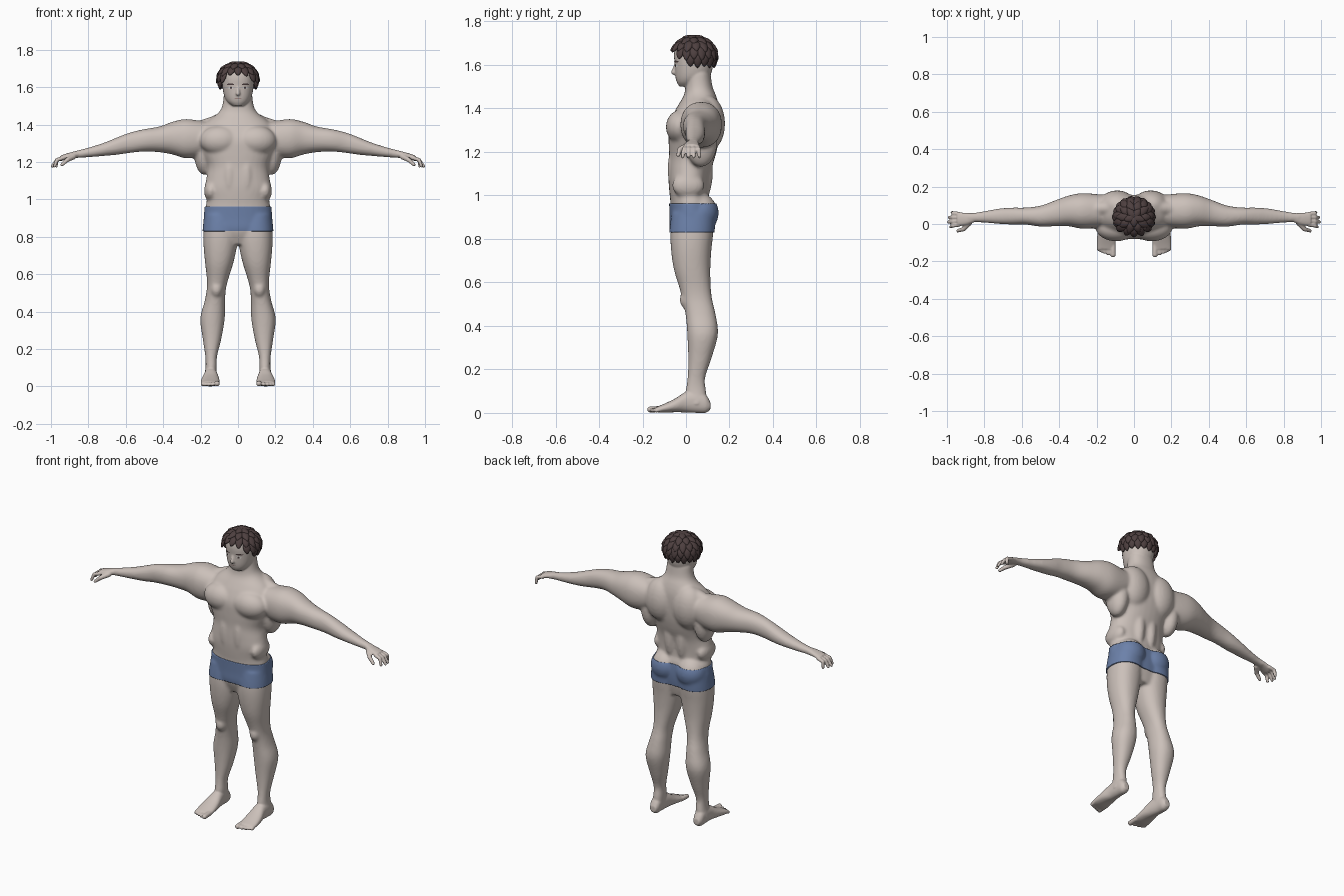
import bpy, bmesh, math
from math import sin, cos, pi
from mathutils import Vector, Matrix
from mathutils.bvhtree import BVHTree

cube = bpy.data.objects.get("Cube")
if cube:
    bpy.data.objects.remove(cube, do_unlink=True)


def material(name, rgb):
    m = bpy.data.materials.new(name)
    m.use_nodes = True
    m.diffuse_color = (*rgb, 1)
    for node in m.node_tree.nodes:
        if node.type == 'BSDF_PRINCIPLED':
            node.inputs["Base Color"].default_value = (*rgb, 1)
    return m


SKIN = material("skin", (0.60, 0.53, 0.49))
HAIR = material("dark_brown_hair", (0.075, 0.05, 0.05))
CLOTH = material("blue_cloth", (0.15, 0.22, 0.40))
WHITE = material("eye_white", (0.75, 0.73, 0.7))
LIP = material("lip", (0.38, 0.27, 0.25))


def make(name, bm, mat):
    mesh = bpy.data.meshes.new(name)
    bm.to_mesh(mesh)
    bm.free()
    mesh.materials.append(mat)
    mesh.shade_smooth()
    obj = bpy.data.objects.new(name, mesh)
    bpy.context.scene.collection.objects.link(obj)
    return obj


def fuse(name, bm, voxel, rounds):
    """Weld overlapping solids into one smooth skin."""
    obj = make(name, bm, SKIN)
    rem = obj.modifiers.new("weld", 'REMESH')
    rem.mode = 'VOXEL'
    rem.voxel_size = voxel
    smooth = obj.modifiers.new("soften", 'SMOOTH')
    smooth.factor = 0.5
    smooth.iterations = rounds
    bpy.context.view_layer.update()
    deps = bpy.context.evaluated_depsgraph_get()
    mesh = bpy.data.meshes.new_from_object(obj.evaluated_get(deps))
    obj.modifiers.clear()
    obj.data = mesh
    if not mesh.materials:
        mesh.materials.append(SKIN)
    mesh.shade_smooth()
    return obj


def loft(bm, axis, stations, power=2.2, sides=32, steps=4):
    """Superellipse rings along an axis; station = (t, a0, a1, b0, b1)."""
    st = [Vector(s) for s in stations]
    st = [st[0]] + st + [st[-1]]
    rows = []
    for k in range(1, len(st) - 2):
        p, q, r, s = st[k - 1:k + 3]
        for i in range(steps):
            t = i / steps
            rows.append(0.5 * (2 * q + (r - p) * t + (2 * p - 5 * q + 4 * r - s) * t * t
                               + (3 * q - p - 3 * r + s) * t ** 3))
    rows.append(st[-1])
    others = [i for i in range(3) if i != axis]
    rings = []
    for t, a0, a1, b0, b1 in rows:
        ring = []
        for j in range(sides):
            c, s = cos(2 * pi * j / sides), sin(2 * pi * j / sides)
            co = [0, 0, 0]
            co[axis] = t
            co[others[0]] = (a0 + a1) / 2 + (a1 - a0) / 2 * math.copysign(abs(c) ** (2 / power), c)
            co[others[1]] = (b0 + b1) / 2 + (b1 - b0) / 2 * math.copysign(abs(s) ** (2 / power), s)
            ring.append(bm.verts.new(co))
        rings.append(ring)
    for lo, hi in zip(rings, rings[1:]):
        for j in range(sides):
            n = (j + 1) % sides
            bm.faces.new((lo[j], lo[n], hi[n], hi[j]))
    bm.faces.new(rings[0][::-1])
    bm.faces.new(rings[-1])


def blob(bm, pos, radii):
    m = Matrix.Translation(pos) @ Matrix.Diagonal((*radii, 1))
    bmesh.ops.create_uvsphere(bm, u_segments=24, v_segments=14, radius=1, matrix=m)


def limb(bm, pts, r0, r1):
    """Round tapered chain through points."""
    pts = [Vector(p) for p in pts]
    rad = [r0 + (r1 - r0) * i / (len(pts) - 1) for i in range(len(pts))]
    for p, r in zip(pts, rad):
        blob(bm, p, (r, r, r))
    for i in range(len(pts) - 1):
        d = pts[i + 1] - pts[i]
        m = Matrix.Translation((pts[i] + pts[i + 1]) / 2) @ d.to_track_quat('Z', 'Y').to_matrix().to_4x4()
        bmesh.ops.create_cone(bm, cap_ends=True, segments=14, radius1=rad[i],
                              radius2=rad[i + 1], depth=d.length, matrix=m)


def mirror(bm):
    dup = bmesh.ops.duplicate(bm, geom=bm.verts[:] + bm.edges[:] + bm.faces[:])["geom"]
    for v in (g for g in dup if isinstance(g, bmesh.types.BMVert)):
        v.co.x *= -1
    bmesh.ops.reverse_faces(bm, faces=[g for g in dup if isinstance(g, bmesh.types.BMFace)])


# Large masses: legs, arms and muscles on one side, then mirrored
bm = bmesh.new()
loft(bm, 2, [(.04, .115, .185, 0, .1), (.1, .113, .174, -.002, .093), (.16, .112, .175, .007, .088),
             (.25, .09, .188, .01, .117), (.36, .071, .202, .006, .147), (.45, .069, .18, -.002, .137),
             (.52, .065, .167, -.016, .121), (.58, .05, .167, -.032, .114), (.66, .025, .176, -.056, .112),
             (.75, .006, .184, -.069, .117), (.83, .003, .184, -.071, .126), (.92, .01, .175, -.06, .13)])
loft(bm, 0, [(.12, 0, .15, 1.27, 1.41), (.2, -.02, .16, 1.23, 1.42), (.28, -.025, .165, 1.22, 1.43),
             (.35, -.012, .152, 1.24, 1.415), (.42, -.012, .127, 1.252, 1.39), (.5, -.014, .098, 1.256, 1.376),
             (.58, -.003, .088, 1.248, 1.357), (.65, -.003, .088, 1.238, 1.33), (.72, 0, .083, 1.232, 1.302),
             (.8, .007, .069, 1.225, 1.277), (.86, .009, .06, 1.221, 1.262), (.9, .008, .06, 1.215, 1.252)])
for pos, radii in [((.095, -.02, 1.315), (.11, .073, .08)),      # chest
                   ((.09, .1, 1.33), (.1, .08, .13)),            # shoulder blade
                   ((.18, .07, 1.25), (.055, .075, .12)),        # flank
                   ((.27, .075, 1.335), (.085, .085, .09)),      # shoulder
                   ((.04, .075, 1.12), (.04, .05, .15)),         # lower back
                   ((.145, .01, 1.045), (.037, .075, .055)),     # waist
                   ((.045, -.035, 1.12), (.042, .05, .13)),      # belly
                   ((.085, .065, .92), (.085, .08, .09)),        # buttock
                   ((.115, .003, .52), (.032, .033, .042))]:     # knee
    blob(bm, pos, radii)
limb(bm, [(.06, .09, 1.43), (.24, .08, 1.375)], .038, .035)
mirror(bm)
torso = [(.76, .1, -.04, .1), (.83, .17, -.068, .115), (.9, .177, -.07, .12), (.97, .172, -.072, .115),
         (1, .166, -.075, .105), (1.06, .178, -.08, .105), (1.12, .168, -.08, .115), (1.18, .165, -.078, .135),
         (1.25, .195, -.08, .15), (1.32, .21, -.078, .155), (1.38, .19, -.055, .155), (1.42, .16, -.033, .15),
         (1.46, .108, -.01, .138), (1.5, .084, -.003, .122), (1.57, .076, 0, .112)]
loft(bm, 2, [(z, -w, w, y0, y1) for z, w, y0, y1 in torso])
rough = fuse("rough_body", bm, .008, 8)

# Hands and feet
bm = bmesh.new()
loft(bm, 0, [(.85, .011, .057, 1.224, 1.262), (.9, -.006, .06, 1.218, 1.25), (.945, -.012, .062, 1.205, 1.236)])
for i in range(4):
    y, tip = -.003 + i * .019, (.988, 1.0, .997, .98)[i]
    spread = -.016 + i * .026
    limb(bm, [(.935, y, 1.222), (.968, (y + spread) / 2, 1.212), (tip - .008, spread, 1.178)], .0115, .0085)
limb(bm, [(.88, .006, 1.228), (.912, -.028, 1.212), (.942, -.036, 1.185)], .015, .0095)
loft(bm, 1, [(.112, .128, .165, .015, .05), (.09, .118, .177, 0, .085), (.05, .115, .18, 0, .105),
             (0, .108, .183, .002, .097), (-.05, .1, .195, .003, .066), (-.1, .097, .2, .001, .042),
             (-.135, .1, .198, .003, .028)])
for i in range(5):
    x, r = (.112, .137, .157, .174, .19)[i], (.0145, .011, .0105, .01, .0095)[i]
    limb(bm, [(x, -.11, .018), (x, -.164 + i * .007, r + .001)], r, r)
mirror(bm)

# Head with jaw and nose
head = [(1.5, .03, -.03, .04), (1.52, .055, -.042, .07), (1.55, .073, -.049, .11), (1.6, .083, -.052, .125),
        (1.65, .085, -.055, .13), (1.69, .075, -.045, .12), (1.715, .045, -.01, .08)]
loft(bm, 2, [(z, -w, w, y0, y1) for z, w, y0, y1 in head])
limb(bm, [(0, -.048, 1.6), (0, -.057, 1.566)], .007, .0115)
bm.from_mesh(rough.data)
bpy.data.objects.remove(rough, do_unlink=True)
body = fuse("body", bm, .005, 3)

# Shorts: a band of the body surface, pushed outward
bm = bmesh.new()
bm.from_mesh(body.data)
for z, up in ((.83, -1), (.962, 1)):
    bmesh.ops.bisect_plane(bm, geom=bm.verts[:] + bm.edges[:] + bm.faces[:], plane_co=(0, 0, z),
                           plane_no=(0, 0, up), clear_outer=True)
bm.normal_update()
for v, n in [(v, v.normal.copy()) for v in bm.verts]:
    v.co += Vector((n.x, n.y, 0)) * .006
shorts = make("shorts", bm, CLOTH)
hem = shorts.modifiers.new("hem", 'SOLIDIFY')
hem.thickness = .009
hem.offset = -1

# Face details laid on the skin
src = bmesh.new()
src.from_mesh(body.data)
skin_tree = BVHTree.FromBMesh(src)
src.free()


def decal(name, cx, cz, rx, rz, mat, lift):
    bm = bmesh.new()
    bmesh.ops.create_circle(bm, cap_ends=True, cap_tris=True, segments=16, radius=1)
    for v in bm.verts:
        x, z = cx + v.co.x * rx, cz + v.co.y * rz
        hit = skin_tree.ray_cast(Vector((x, -1, z)), Vector((0, 1, 0)))[0]
        v.co = (x, (hit.y if hit else -.04) - lift, z)
    make(name, bm, mat)


for side, s in (("left", 1), ("right", -1)):
    decal(side + "_eyebrow", s * .04, 1.615, .02, .0045, HAIR, .003)
    decal(side + "_eye", s * .038, 1.597, .014, .006, WHITE, .002)
    decal(side + "_iris", s * .037, 1.597, .006, .006, HAIR, .004)
decal("mouth", 0, 1.54, .02, .003, LIP, .002)

# Hair: scalp cap covered with overlapping pointed locks
bm = bmesh.new()
centre, size = Vector((0, .037, 1.643)), Vector((.104, .1, .086))
blob(bm, centre, size)
bmesh.ops.delete(bm, geom=[v for v in bm.verts if v.co.z < (1.675 if v.co.y < 0 else 1.6)], context='VERTS')
for row, (theta, count) in enumerate(((12, 5), (35, 10), (58, 15), (80, 18), (102, 18))):
    th = math.radians(theta)
    for k in range(count):
        a = 2 * pi * (k + .5 * (row % 2)) / count
        front = min(a, 2 * pi - a)
        if (row == 3 and front < .75) or (row == 4 and front < 1.05):
            continue
        d = Vector((sin(th) * sin(a), -sin(th) * cos(a), cos(th)))
        n = Vector((d.x / size.x, d.y / size.y, d.z / size.z)).normalized()
        t = Vector((cos(th) * sin(a) * size.x, -cos(th) * cos(a) * size.y, -sin(th) * size.z)).normalized()
        side = t.cross(n)
        lock = bmesh.ops.create_uvsphere(bm, u_segments=10, v_segments=8, radius=1)["verts"]
        origin = centre + d * size
        for v in lock:
            u, w, h = v.co.x, v.co.y, v.co.z
            taper = 1 - .45 * max(w, 0)
            v.co = (origin + side * (u * .023 * taper) + t * (w * (.034 + .006 * (k % 2)))
                    + n * (h * .011 + .003 * w - .012 * w * w * (w < 0)))
hair = make("hair", bm, HAIR)
bpy.ops.object.select_all(action='DESELECT')
hair.select_set(True)
bpy.context.view_layer.objects.active = hair
bpy.ops.object.shade_smooth_by_angle(angle=math.radians(40))
